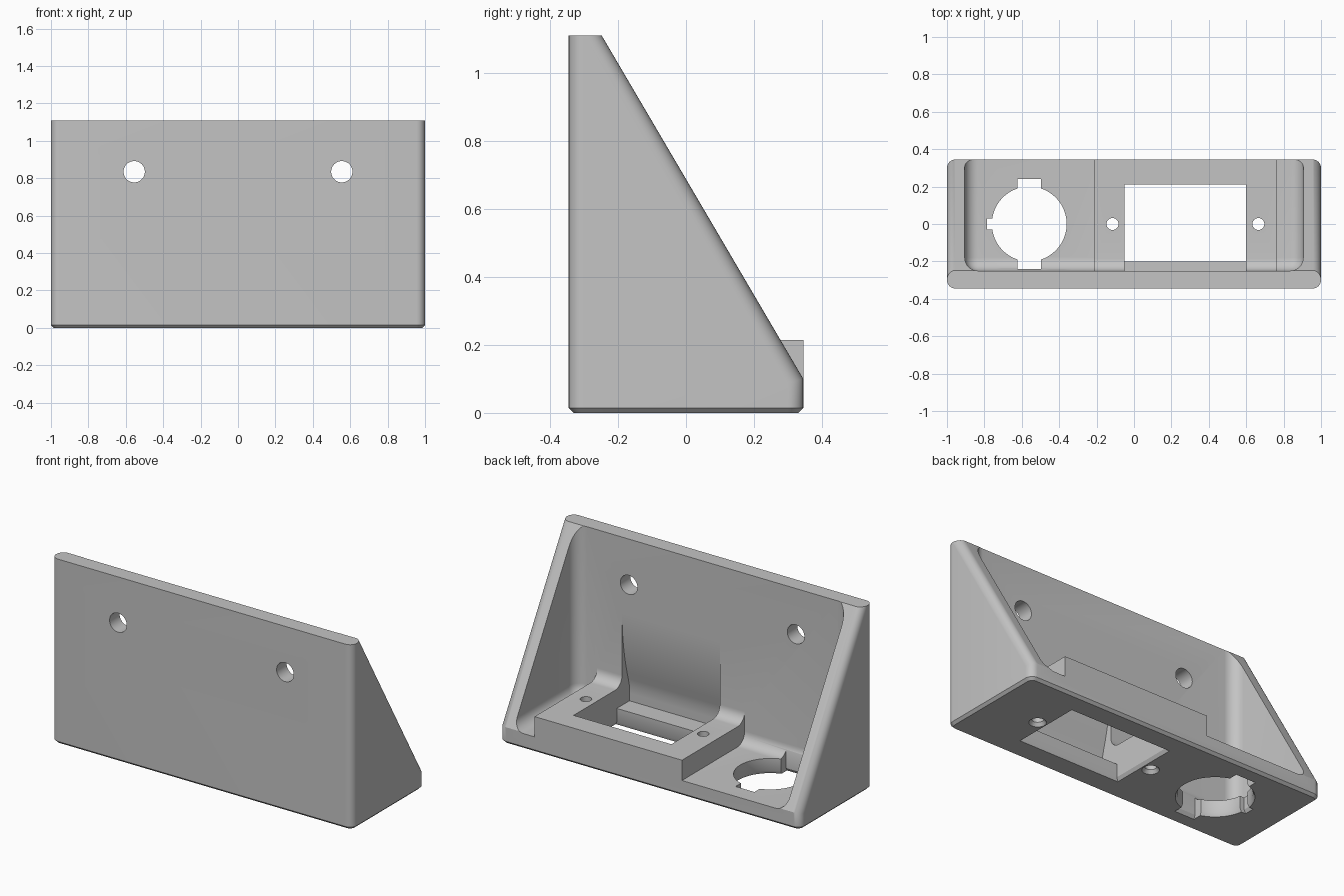
import bpy, bmesh, math

if "Cube" in bpy.data.objects:
    bpy.data.objects.remove(bpy.data.objects["Cube"])

grey = bpy.data.materials.new("plain grey")
grey.diffuse_color = (0.55, 0.55, 0.55, 1)
grey.use_nodes = True
grey.node_tree.nodes["Principled BSDF"].inputs["Base Color"].default_value = grey.diffuse_color


def to_object(bm, name):
    bmesh.ops.recalc_face_normals(bm, faces=bm.faces[:])
    mesh = bpy.data.meshes.new(name)
    bm.to_mesh(mesh)
    bm.free()
    mesh.materials.append(grey)
    obj = bpy.data.objects.new(name, mesh)
    bpy.context.collection.objects.link(obj)
    return obj


def loft(bm, rings):
    """Closed solid through matching rings of points."""
    vs = [[bm.verts.new(p) for p in r] for r in rings]
    n = len(vs[0])
    for a, b in zip(vs, vs[1:]):
        for i in range(n):
            j = (i + 1) % n
            bm.faces.new((a[i], a[j], b[j], b[i]))
    bm.faces.new(vs[0][::-1])
    bm.faces.new(vs[-1])
    bmesh.ops.recalc_face_normals(bm, faces=bm.faces[:])


def side_prism(profile, x0, x1):
    """Extrude a y-z profile along x."""
    bm = bmesh.new()
    loft(bm, [[(x, y, z) for y, z in profile] for x in (x0, x1)])
    return bm


def circle(r, n=48):
    return [(r * math.cos(2 * math.pi * i / n), r * math.sin(2 * math.pi * i / n))
            for i in range(n)]


def floor_cutter(name, outline, cx, cy, top, flare):
    """Vertical cutter whose mouth flares out under the floor."""
    size = max(abs(p[0]) for p in outline)
    rings = []
    for z, grow in ((-0.02, flare * 2), (0.02, 0), (top, 0)):
        s = 1 + grow / size
        rings.append([(cx + x * s, cy + y * s, z) for x, y in outline])
    bm = bmesh.new()
    loft(bm, rings)
    return to_object(bm, name)


def combine(target, other, op):
    mod = target.modifiers.new("combine", 'BOOLEAN')
    mod.operation, mod.solver, mod.object = op, 'EXACT', other
    bpy.context.view_layer.objects.active = target
    bpy.ops.object.modifier_apply(modifier=mod.name)
    bpy.data.objects.remove(other)


# Sloped outer shell with rounded side edges and chamfered base
bm = side_prism([(-0.345, 0), (0.345, 0), (0.345, 0.10), (-0.248, 1.11), (-0.345, 1.11)], -1, 1)
edges = [e for e in bm.edges
         if abs(e.verts[0].co.x - e.verts[1].co.x) < 1e-4
         and abs(e.verts[0].co.z - e.verts[1].co.z) > 1e-3]
bmesh.ops.bevel(bm, geom=edges, offset=0.06, segments=8, profile=0.5, affect='EDGES',
                clamp_overlap=True)
edges = [e for e in bm.edges if all(v.co.z < 1e-4 for v in e.verts)]
bmesh.ops.bevel(bm, geom=edges, offset=0.015, segments=1, profile=0.5, affect='EDGES')
housing = to_object(bm, "bracket_housing")

# Open cavity with filleted corners
bm = side_prism([(-0.25, 0.093), (1, 0.093), (1, 2), (-0.25, 2)], -0.905, 0.905)
bmesh.ops.bevel(bm, geom=bm.edges[:], offset=0.07, segments=8, profile=0.5, affect='EDGES')
combine(housing, to_object(bm, "cavity_cutter"), 'DIFFERENCE')

# Raised socket block, filleted into the front wall
R = 0.065
fillet = [(-0.25 + R - R * math.sin(a), 0.215 + R - R * math.cos(a))
          for a in [i * math.pi / 16 for i in range(9)]]
profile = [(0.345, 0.05), (0.345, 0.215)] + fillet + [(-0.3, 0.28), (-0.3, 0.05)]
combine(housing, to_object(side_prism(profile, -0.215, 0.765), "socket_block"), 'UNION')

# Rectangular socket window
window = [(-0.325, -0.205), (0.325, -0.205), (0.325, 0.205), (-0.325, 0.205)]
combine(housing, floor_cutter("window_cutter", window, 0.275, 0.005, 0.5, 0.012), 'DIFFERENCE')

# Curved relief in the front wall behind the window
curve = []
for i in range(13):
    z = 0.1 + 0.55 * i / 12
    curve.append((-0.25 - 0.07 * min(1, (0.65 - z) / 0.45) ** 2, z))
profile = [(-0.19, 0.1)] + curve + [(-0.19, 0.65)]
combine(housing, to_object(side_prism(profile, -0.05, 0.6), "relief_cutter"), 'DIFFERENCE')

# Round connector hole with three key notches
r = 0.2
outline = []


def arc(a0, a1, n=14):
    for i in range(n + 1):
        a = a0 + (a1 - a0) * i / n
        outline.append((r * math.cos(a), r * math.sin(a)))


w = math.asin(0.0625 / r)
k = math.asin(0.03 / r)
h = math.pi / 2
arc(-h + w, h - w, 28)
outline += [(0.0625, 0.24), (-0.0625, 0.24)]
arc(h + w, 2 * h - k)
outline += [(-0.225, 0.03), (-0.225, -0.03)]
arc(2 * h + k, 3 * h - w)
outline += [(-0.0625, -0.24), (0.0625, -0.24)]
combine(housing, floor_cutter("connector_cutter", outline, -0.56, 0, 0.5, 0.012), 'DIFFERENCE')

# Countersunk screw holes beside the window
for x in (-0.115, 0.665):
    combine(housing, floor_cutter("screw_cutter", circle(0.032, 32), x, 0, 0.5, 0.015),
            'DIFFERENCE')

# Mounting holes through the front wall
for x in (-0.555, 0.555):
    bm = bmesh.new()
    loft(bm, [[(x + a, y, 0.835 + b) for a, b in circle(0.057)] for y in (-0.5, -0.15)])
    combine(housing, to_object(bm, "mount_cutter"), 'DIFFERENCE')

bpy.ops.object.select_all(action='DESELECT')
housing.select_set(True)
bpy.context.view_layer.objects.active = housing
bpy.ops.object.shade_smooth_by_angle(angle=math.radians(30))
